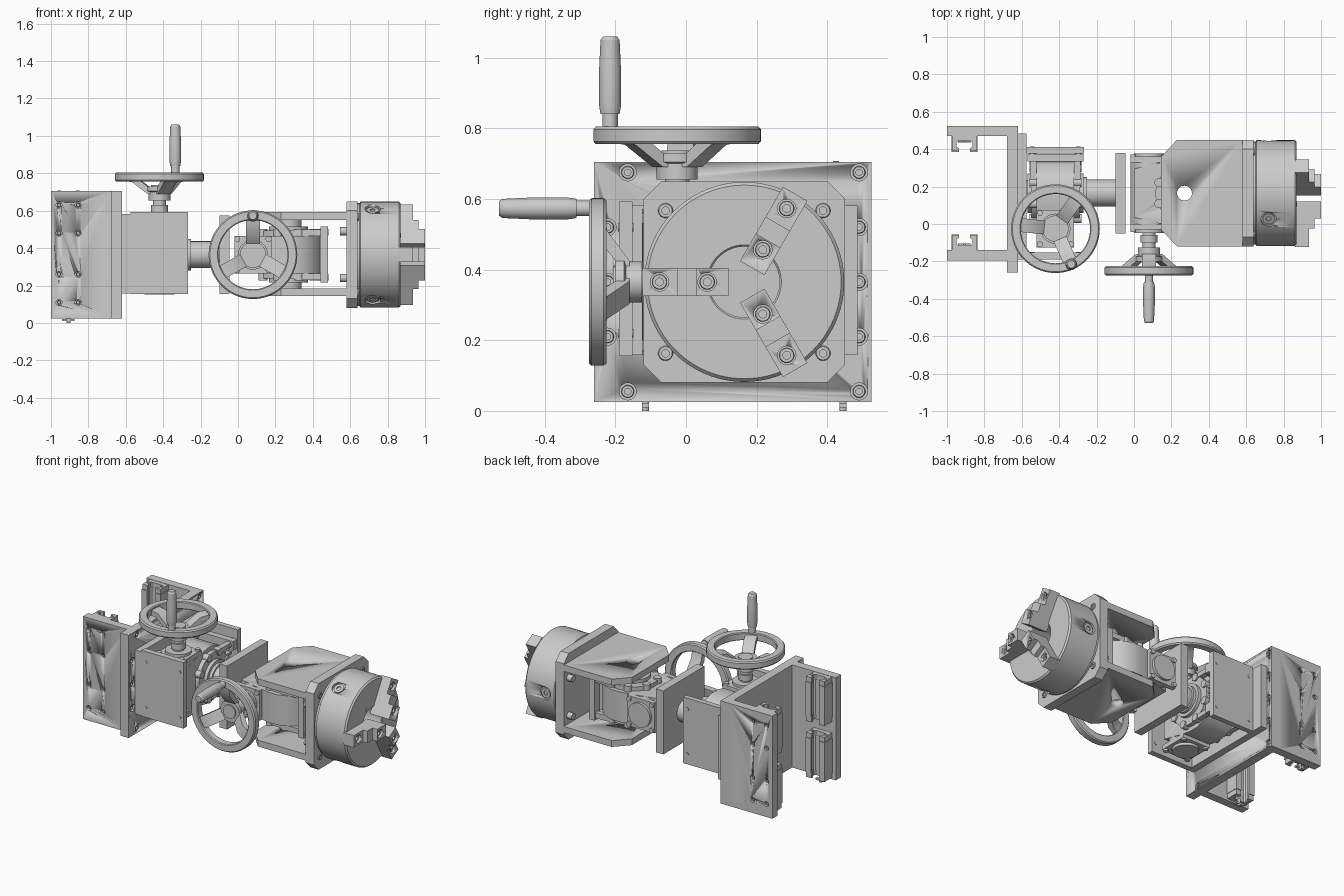
import bpy, bmesh, math
from mathutils import Matrix, Vector

if "Cube" in bpy.data.objects:
    bpy.data.objects.remove(bpy.data.objects["Cube"])

T = lambda x, y, z: Matrix.Translation((x, y, z))
R = lambda deg, ax: Matrix.Rotation(math.radians(deg), 4, ax)
I = Matrix.Identity(4)
ZX = R(90, 'Y')        # local z -> +x
ZF = R(90, 'X')        # local z -> -y, local y -> z
PX = Matrix(((0, 0, 1), (1, 0, 0), (0, 1, 0))).to_4x4()  # yz profile pushed along x
CY, CZ = 0.165, 0.365  # main axis


def finish(name, bm, M):
    bmesh.ops.remove_doubles(bm, verts=bm.verts, dist=1e-5)
    bmesh.ops.recalc_face_normals(bm, faces=bm.faces)
    for f in bm.faces:
        f.smooth = True
    for e in bm.edges:
        e.smooth = len(e.link_faces) == 2 and e.calc_face_angle(0) < 0.55
    me = bpy.data.meshes.new(name)
    bm.to_mesh(me)
    bm.free()
    ob = bpy.data.objects.new(name, me)
    bpy.context.collection.objects.link(ob)
    ob.matrix_world = M
    return ob


def prism(name, pts, d0, d1, M=I):
    bm = bmesh.new()
    f = bm.faces.new([bm.verts.new((x, y, d0)) for x, y in pts])
    g = bmesh.ops.extrude_face_region(bm, geom=[f])['geom']
    bmesh.ops.translate(bm, vec=(0, 0, d1 - d0), verts=[v for v in g if isinstance(v, bmesh.types.BMVert)])
    return finish(name, bm, M)


def box(name, x0, x1, y0, y1, z0, z1, M=I):
    return prism(name, [(x0, y0), (x1, y0), (x1, y1), (x0, y1)], z0, z1, M)


def lathe(name, pts, M=I, n=48, closed=False):
    bm = bmesh.new()
    rings = []
    for i in range(n):
        a = 2 * math.pi * i / n
        rings.append([bm.verts.new((r * math.cos(a), r * math.sin(a), h)) for r, h in pts])
    m = len(pts)
    for i in range(n):
        p, q = rings[i], rings[(i + 1) % n]
        for j in range(m if closed else m - 1):
            k = (j + 1) % m
            bm.faces.new((p[j], q[j], q[k], p[k]))
    bmesh.ops.dissolve_degenerate(bm, dist=1e-6, edges=bm.edges)
    return finish(name, bm, M)


def cyl(name, r, h0, h1, M=I, n=32):
    return lathe(name, [(0, h0), (r, h0), (r, h1), (0, h1)], M, n)


def tube(name, ri, ro, h0, h1, M=I, n=48):
    return lathe(name, [(ri, h0), (ro, h0), (ro, h1), (ri, h1)], M, n, True)


def bolt(name, r, M, depth=0.03):
    lathe(name, [(0, -.012), (r * .5, -.012), (r * .5, 0), (r * .9, 0), (r, -.004), (r, -depth), (0, -depth)], M, 18)


def cut(ob, r, h0, h1, mats):
    for M in mats:
        c = cyl('cutter', r, h0, h1, M, 24)
        mod = ob.modifiers.new('hole', 'BOOLEAN')
        mod.operation, mod.object, mod.solver = 'DIFFERENCE', c, 'EXACT'
        bpy.context.view_layer.objects.active = ob
        bpy.ops.object.modifier_apply(modifier=mod.name)
        bpy.data.objects.remove(c)


def gearbox(tag, M, handle_deg):
    """Worm gearbox: output along local x, worm along local z at y = -0.19."""
    W = M @ T(0, -.19, 0)
    # housing with a bore through it
    pts = [(-.27, -.13), (-.1, -.17)]
    pts += [(.185 * math.cos(math.radians(a)), .185 * math.sin(math.radians(a))) for a in range(-100, 101, 20)]
    pts += [(-.1, .17), (-.27, .13)]
    body = prism(tag + '_housing', pts, -.1, .1, M @ PX)
    cut(body, .045, -.3, .3, [M @ ZX])
    tube(tag + '_hollow_shaft', .043, .07, -.185, .185, M @ ZX)
    tube(tag + '_output_boss', .07, .105, -.15, .15, M @ ZX)
    tube(tag + '_cover_flange', .07, .155, -.128, .128, M @ ZX)
    for i in range(8):
        L = M @ R(i * 45 + 22.5, 'X') @ T(0, .148, 0) @ ZX
        cyl(tag + '_cover_lug', .024, -.138, .138, L, 16)
    # feet, corner pillars and cooling ribs
    for s in (-1, 1):
        box(tag + '_foot', -.15, .15, .17, .21, s * .165, s * .105, M)
        for k in (-1, 1):
            box(tag + '_pillar', k * .1, k * .135, .03, .18, s * .125, s * .155, M)
            cyl(tag + '_foot_bolt', .018, .15, .215, M @ T(k * .12, 0, s * .135) @ R(-90, 'X'), 16)
        # worm bearing covers
        box(tag + '_worm_cover', -.1, .1, -.1, .1, s * .165, s * .195, W)
        cyl(tag + '_worm_cap', .08, 0, s * .213, W)
        for a in range(45, 360, 90):
            cyl(tag + '_cover_screw', .016, s * .19, s * .207, W @ R(a, 'Z') @ T(.118, 0, 0), 12)
    for z in (-.07, -.035, 0, .035, .07):
        box(tag + '_rib', -.115, .115, .08, .2, z - .008, z + .008, M)
    cyl(tag + '_worm_barrel', .1, -.17, .17, W)
    # handwheel
    lathe(tag + '_handwheel_hub', [(0, .2), (.035, .2), (.035, .225), (.045, .225), (.045, .265), (.035, .265),
          (.035, .29), (.058, .29), (.058, .335), (.07, .34), (.07, .365), (.045, .365), (.045, .372), (0, .372)], W)
    lathe(tag + '_handwheel_rim', [(.185, .395), (.19, .39), (.23, .39), (.237, .398), (.237, .432), (.23, .44),
          (.19, .44), (.185, .435)], W, 72, True)
    spoke = [(.03, .325), (.06, .325), (.145, .388), (.19, .395), (.19, .428), (.13, .42), (.06, .365), (.03, .365)]
    for i in range(3):
        prism(tag + '_handwheel_spoke', spoke, -.037, .037, W @ R(handle_deg + 120 * i, 'Z') @ ZF)
    lathe(tag + '_handwheel_handle', [(0, .42), (.022, .42), (.022, .475), (.027, .475), (.031, .5), (.031, .6),
          (.027, .685), (.02, .695), (0, .695)], W @ R(handle_deg, 'Z') @ T(.208, 0, 0), 32)


# mounting plate with counterbored bolts
plate = box('mounting_plate', -.68, -.62, -.26, .525, .025, .705)
spots = [(y, z) for y in (-.165, .49) for z in (.055, .675)]
spots += [(y, z) for y in (-.222, .49) for z in (.21, .365, .52)]
cut(plate, .024, -.02, .02, [T(-.62, y, z) @ ZX for y, z in spots])
for y, z in spots:
    bolt('plate_bolt', .018, T(-.626, y, z) @ ZX)

# side arms with linear guide carriages
clamp = [(-.07, 0), (.07, 0), (.07, .085), (.03, .085), (.03, .07), (.045, .06), (.045, .035), (.035, .028),
         (-.035, .028), (-.045, .035), (-.045, .06), (-.03, .07), (-.03, .085), (-.07, .085)]
small = [(x * .95, y * .95) for x, y in clamp]
for s in (-1, 1):
    inner, outer = CY + s * .305, CY + s * .36
    arm = box('side_arm', -1, -.68, min(inner, outer), max(inner, outer), .025, .705)
    holes = [T(x, outer, z) @ R(-90 * s, 'X') for x in (-.957, -.855) for z in (.11, .26, .48, .63)]
    cut(arm, .016, -.02, .02, holes)
    for H in holes:
        bolt('arm_bolt', .012, H @ T(0, 0, -.008), .02)
    for zc in (.185, .555):
        C = T(-.906, inner, zc) @ Matrix.Diagonal((1, -s, 1, 1))
        prism('carriage_body', clamp, -.115, .115, C)
        for k in (-1, 1):
            prism('carriage_end_cap', small, k * .112, k * .148, C)
            for x in (-.05, .05):
                cyl('carriage_screw', .009, k * .14, k * .152, C @ T(x, .045, 0), 10)
    cyl('grease_nipple', .01, 0, .05, T(-.906, inner - s * .025, 0), 12)
    box('grease_fitting', -.94, -.875, inner - s * .035, inner - s * .015, .01, .022)

# bracket holding the first gearbox
box('bracket_base', -.62, -.575, -.19, .485, .158, .582)
for name, y0, y1 in (('bracket_front_plate', -.19, -.152), ('bracket_back_plate', .378, .412)):
    box(name, -.575, -.267, y0, y1, .155, .592)
    for x in (-.545, -.297):
        for z in (.22, .52):
            cyl('bracket_screw', .012, y0 - .003, y1 + .003, T(x, 0, z) @ R(-90, 'X'), 14)
gearbox('roll_gearbox', T(-.42, CY, CZ), -66)

# shaft to the second gearbox
lathe('drive_shaft', [(0, -.5), (.085, -.5), (.085, -.25), (.072, -.25), (.072, -.09), (0, -.09)], T(0, CY, CZ) @ ZX)
box('shaft_end_plate', -.1, -.045, -.05, .38, .155, .575)
M2 = Matrix(((0, 1, 0), (0, 0, -1), (-1, 0, 0))).to_4x4()
gearbox('tilt_gearbox', T(.27, CY, CZ) @ M2, 180)

# yoke plates above and below the second gearbox
yoke = [(.145, -.03), (.23, -.12), (.58, -.12), (.58, .45), (.23, .45), (.145, .36)]
for name, z in (('yoke_top', .55), ('yoke_bottom', .143)):
    p = prism(name, yoke, z, z + .042)
    cut(p, .04, z - .05, z + .1, [T(.27, CY, 0)])

# square back plate behind the chuck
c, h = .05, .285
sq = [(-h + c, -h), (h - c, -h), (h, -h + c), (h, h - c), (h - c, h), (-h + c, h), (-h, h - c), (-h, -h + c)]
prism('chuck_back_plate', sq, .58, .64, T(0, CY, CZ) @ PX)
for y in (-.223, .223):
    for z in (-.202, .202):
        bolt('back_plate_bolt', .021, T(.646, CY + y, CZ + z) @ ZX)
    for z in (-.125, .125):
        cyl('back_plate_nut', .022, .545, .585, T(0, CY + y * 1.05, CZ + z) @ ZX, 16)

# chuck body with key sockets
chuck = lathe('chuck_body', [(0, .635), (.275, .635), (.275, .65), (.283, .655), (.283, .86), (.274, .87),
              (.105, .87), (.1, .865), (.1, .67), (0, .67)], T(0, CY, CZ) @ ZX, 96)
keys = [T(.72, CY, CZ) @ R(a, 'X') @ R(-90, 'X') for a in (0, 120, 240)]
cut(chuck, .042, .268, .32, keys)
for K in keys:
    tube('key_socket', .014, .032, .24, .276, K, 24)
cyl('chuck_face_pin', .012, .86, .872, T(0, .105, .47) @ ZX, 16)

# three stepped jaws
step = [(.86, .045), (1, .045), (1, .135), (.965, .135), (.965, .19), (.935, .19), (.935, .288), (.86, .288)]
for a in (60, 180, 300):
    J = T(0, CY, CZ) @ R(a, 'X')
    jaw = prism('chuck_jaw', step, -.04, .04, J)
    for r, x in ((.105, 1), (.24, .935)):
        B = J @ T(x, r, 0) @ ZX
        cut(jaw, .026, -.035, .03, [B])
        bolt('jaw_bolt', .022, B @ T(0, 0, -.012), .025)
